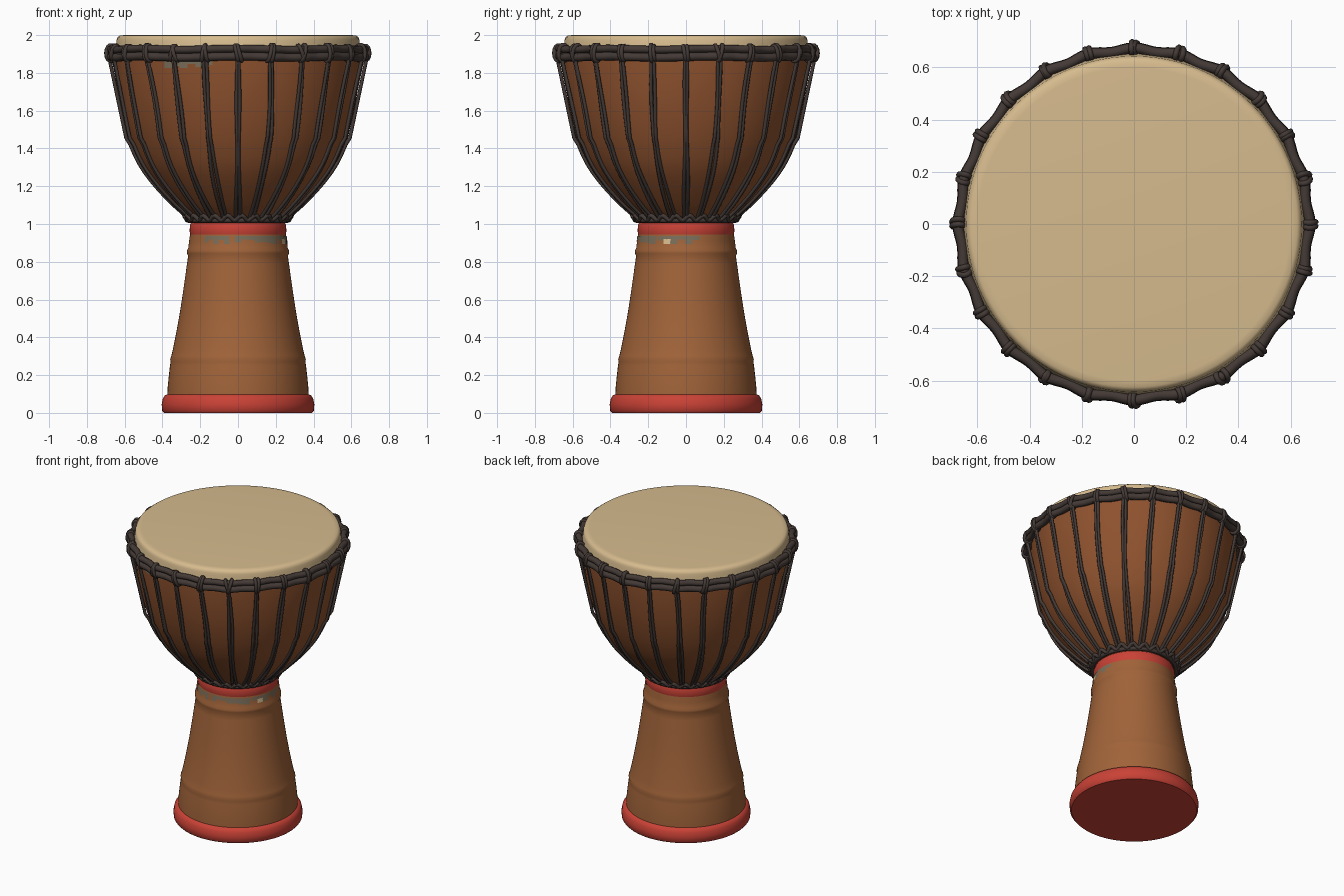
import bpy, bmesh, math, random

if "Cube" in bpy.data.objects:
    bpy.data.objects.remove(bpy.data.objects["Cube"])

random.seed(4)
TAU = math.tau
ROPES = 24


def material(name, rgb):
    m = bpy.data.materials.new(name)
    lin = [((c / 255 + 0.055) / 1.055) ** 2.4 for c in rgb]
    m.diffuse_color = (*lin, 1)
    m.use_nodes = True
    m.node_tree.nodes["Principled BSDF"].inputs["Base Color"].default_value = m.diffuse_color
    return m


BOWL = material("dark wood", (142, 82, 46))
STEM = material("light wood", (160, 99, 57))
RED = material("red paint", (202, 66, 54))
SKIN = material("pale hide", (214, 187, 142))
ROPE = material("dark rope", (68, 58, 54))
WORN = material("worn grey", (122, 110, 90))


def polar(r, a, z):
    return (r * math.cos(a), r * math.sin(a), z)


def smooth_profile(pts, steps=5):
    """Catmull-Rom curve through the profile points."""
    out = []
    p = [pts[0]] + pts + [pts[-1]]
    for i in range(1, len(p) - 2):
        for s in range(steps):
            t = s / steps
            out.append(tuple(0.5 * (2 * b + (c - a) * t + (2 * a - 5 * b + 4 * c - d) * t * t
                                    + (3 * b - a - 3 * c + d) * t ** 3)
                             for a, b, c, d in zip(*p[i - 1:i + 3])))
    return out + [pts[-1]]


def lathe(name, profile, mat, segs=96, a0=0.0, a1=TAU):
    """Revolve (radius, height) points listed from bottom to top."""
    bm = bmesh.new()
    full = a1 - a0 >= TAU - 1e-6
    count = segs if full else segs + 1
    rings = [[bm.verts.new(polar(r, a0 + (a1 - a0) * k / segs, z)) for k in range(count)]
             for r, z in profile]
    for lo, hi in zip(rings, rings[1:]):
        for k in range(segs):
            n = (k + 1) % count
            bm.faces.new((lo[k], lo[n], hi[n], hi[k]))
    bmesh.ops.remove_doubles(bm, verts=bm.verts, dist=1e-5)
    me = bpy.data.meshes.new(name)
    bm.to_mesh(me)
    bm.free()
    return add(name, me, mat)


def add(name, me, mat):
    ob = bpy.data.objects.new(name, me)
    bpy.context.collection.objects.link(ob)
    me.materials.append(mat)
    bpy.ops.object.select_all(action='DESELECT')
    ob.select_set(True)
    bpy.context.view_layer.objects.active = ob
    if isinstance(me, bpy.types.Mesh):
        bpy.ops.object.shade_smooth_by_angle(angle=math.radians(40))
    return ob


def tubes(name, paths, radius, mat, closed=False):
    """Round cords along a list of point paths."""
    cu = bpy.data.curves.new(name, 'CURVE')
    cu.dimensions = '3D'
    cu.bevel_depth = radius
    cu.bevel_resolution = 2
    cu.use_fill_caps = True
    for path in paths:
        sp = cu.splines.new('POLY')
        sp.points.add(len(path) - 1)
        for q, co in zip(sp.points, path):
            q.co = (*co, 1)
        sp.use_cyclic_u = closed
        sp.use_smooth = True
    add(name, cu, mat)
    bpy.ops.object.convert(target='MESH')


# Foot: rounded red base band with closed underside
lathe("base_band", [(0, 0), (0.392, 0), (0.402, 0.012), (0.404, 0.045), (0.398, 0.075),
                    (0.387, 0.093), (0.37, 0.1), (0.34, 0.1)], RED)

# Tapering stem with raised turned beads
lathe("stem", [(0.374, 0.095), (0.372, 0.14), (0.366, 0.2), (0.36, 0.25), (0.357, 0.27),
               (0.359, 0.285), (0.353, 0.302), (0.344, 0.34), (0.324, 0.44), (0.308, 0.53),
               (0.294, 0.62), (0.281, 0.71), (0.27, 0.79), (0.264, 0.83), (0.27, 0.845),
               (0.27, 0.86), (0.263, 0.875), (0.259, 0.91), (0.254, 0.945)], STEM)

# Red collar between stem and bowl
lathe("neck_band", [(0.24, 0.938), (0.252, 0.942), (0.256, 0.96), (0.255, 0.99),
                    (0.248, 1.01), (0.22, 1.015)], RED)

# Goblet bowl
bowl_pts = [(0.23, 1.005), (0.265, 1.04), (0.335, 1.1), (0.43, 1.2), (0.505, 1.3), (0.555, 1.4),
            (0.59, 1.5), (0.615, 1.6), (0.632, 1.7), (0.642, 1.8), (0.646, 1.9)]
bowl_profile = smooth_profile(bowl_pts)
lathe("bowl", bowl_profile, BOWL)


def bowl_radius(z):
    for (r0, z0), (r1, z1) in zip(bowl_profile, bowl_profile[1:]):
        if z0 <= z <= z1:
            return r0 + (r1 - r0) * (z - z0) / (z1 - z0)
    return bowl_profile[-1][0]


# Drumhead with rolled rim and a skirt tucked behind the rope ring
lathe("drumhead", [(0.652, 1.875), (0.656, 1.9), (0.65, 1.93), (0.645, 1.955), (0.643, 1.975),
                   (0.637, 1.99), (0.625, 1.998), (0.6, 2.0), (0, 2.0)], SKIN)

# Rope rings around the rim, pulled outward at each knot
for part, z0, rad in (("upper_ring", 1.926, 0.020), ("lower_ring", 1.885, 0.022)):
    n = ROPES * 8
    path = [polar(0.668 + 0.006 * math.cos(ROPES * TAU * k / n), TAU * k / n,
                  z0 + 0.003 * math.sin(7 * TAU * k / n)) for k in range(n)]
    tubes(part, [path], rad, ROPE, True)

# Knots wrapped around the rings, with slightly varied tilt
knots = []
for i in range(ROPES):
    for side in (-0.011, 0.011):
        a = TAU * i / ROPES + side
        tilt = random.uniform(-0.02, 0.02)
        grow = random.uniform(0.9, 1.05)
        knots.append([polar(0.673 + 0.025 * grow * math.cos(t), a + tilt * math.sin(t),
                            1.905 + 0.043 * grow * math.sin(t))
                      for t in (TAU * k / 14 for k in range(14))])
tubes("rim_knots", knots, 0.011, ROPE, True)

# Tension ropes in pairs: taut from the ring, then hugging the bowl
ropes = []
for i in range(ROPES):
    lean = 0 if i % 6 == 0 else random.uniform(-0.025, 0.025)
    spread = 0.006 if i % 6 == 0 else 0.0085
    for side in (-1, 1):
        phase = random.uniform(0, TAU)
        path = []
        for k in range(25):
            t = k / 24
            z = 1.88 - 0.85 * t
            taut = 0.585 + (0.682 - 0.585) * (z - 1.42) / 0.46
            r = max(bowl_radius(z) + 0.007, taut if z > 1.42 else 0)
            off = side * (spread + 0.003 * math.sin(9 * t + phase)) * (0.8 + 0.5 * t)
            a = TAU * i / ROPES + lean * math.sin(math.pi * t) + off / r
            path.append(polar(r, a, z))
        ropes.append(path)
tubes("tension_ropes", ropes, 0.0095, ROPE)

# Ring and looped cord at the base of the bowl
n = ROPES * 8
tubes("neck_ring", [[polar(0.262, TAU * k / n, 1.02) for k in range(n)]], 0.014, ROPE, True)
tubes("neck_loops", [[polar(0.277 + 0.008 * math.sin(ROPES * TAU * k / n), TAU * k / n,
                            1.033 + 0.013 * math.sin(ROPES * TAU * k / n))
                      for k in range(n)]], 0.012, ROPE, True)

# Worn paint chips below the collar and below the rim
def chips(name, start, end, count, r_at, top, depth, mat):
    step = math.radians(end - start) / count
    for k in range(count):
        a = math.radians(start) + step * k
        low = top - depth * random.uniform(0.4, 1)
        lathe(f"{name}_{k}", [(r_at(low) + 0.002, low), (r_at(top) + 0.002, top)], mat, 4, a, a + step)


def stem_radius(z):
    return 0.259 + (0.91 - z) * 0.12


for label, lo, hi, cnt in (("front", 227, 260, 5), ("front_right", 266, 322, 7), ("side", 324, 376, 6)):
    chips("collar_chip_" + label, lo, hi, cnt, stem_radius, 0.937, 0.045, WORN)
chips("bare_chip", 333, 342, 2, stem_radius, 0.92, 0.03, SKIN)
chips("rim_chip", 233, 258, 6, bowl_radius, 1.872, 0.05, WORN)
